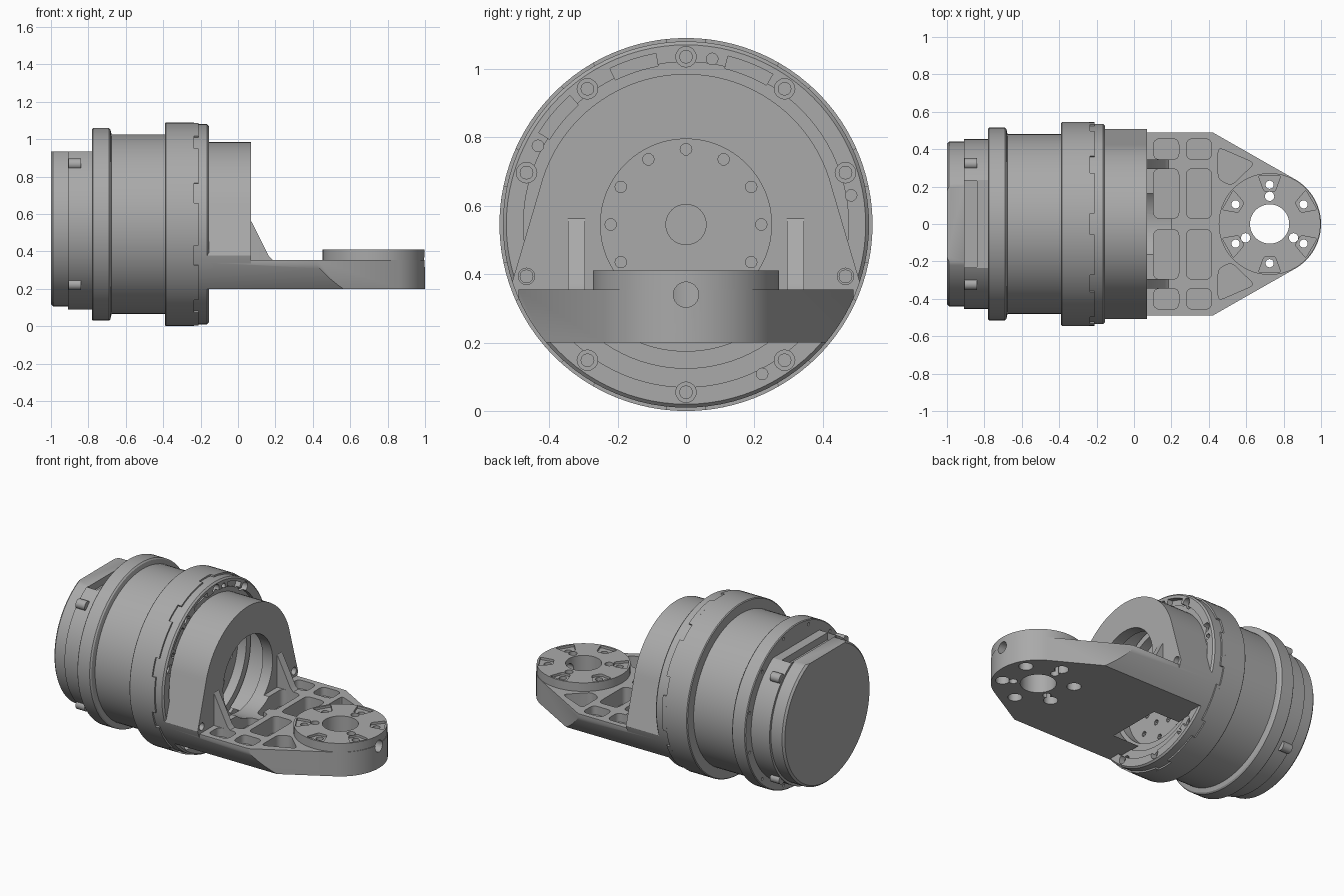
import bpy, bmesh
from math import sin, cos, radians, pi
from mathutils import Vector

AXIS_Z = 0.545

cube = bpy.data.objects.get("Cube")
if cube:
    bpy.data.objects.remove(cube, do_unlink=True)

grey = bpy.data.materials.new("machined grey")
grey.use_nodes = True
grey.diffuse_color = (0.4, 0.4, 0.4, 1)
grey.node_tree.nodes["Principled BSDF"].inputs["Base Color"].default_value = (0.4, 0.4, 0.4, 1)


def finish(name, bm):
    bmesh.ops.remove_doubles(bm, verts=bm.verts, dist=1e-5)
    bmesh.ops.recalc_face_normals(bm, faces=bm.faces)
    mesh = bpy.data.meshes.new(name)
    bm.to_mesh(mesh)
    bm.free()
    mesh.materials.append(grey)
    obj = bpy.data.objects.new(name, mesh)
    bpy.context.collection.objects.link(obj)
    return obj


def prism(name, outlines, axis, lo, hi):
    """Extrude flat outlines: (x, y) along z, (y, z) along x, (x, z) along y."""
    place = {"z": lambda a, b, h: (a, b, h),
             "x": lambda a, b, h: (h, a, b),
             "y": lambda a, b, h: (a, h, b)}[axis]
    bm = bmesh.new()
    for pts in outlines:
        low = [bm.verts.new(place(a, b, lo)) for a, b in pts]
        high = [bm.verts.new(place(a, b, hi)) for a, b in pts]
        bm.faces.new(low)
        bm.faces.new(high)
        for i in range(len(pts)):
            bm.faces.new((low[i - 1], low[i], high[i], high[i - 1]))
    return finish(name, bm)


def lathe(name, profile, steps=96):
    """Rings of (x, radius) about the motor axis, closed by flat end caps."""
    bm = bmesh.new()
    loops = []
    for x, r in profile:
        loops.append([bm.verts.new((x, r * sin(2 * pi * i / steps),
                                    AXIS_Z + r * cos(2 * pi * i / steps))) for i in range(steps)])
    for a, b in zip(loops, loops[1:]):
        for i in range(steps):
            bm.faces.new((a[i - 1], a[i], b[i], b[i - 1]))
    bm.faces.new(loops[0])
    bm.faces.new(loops[-1])
    return finish(name, bm)


def arc(c, r, a0, a1, n=24):
    angles = [radians(a0 + (a1 - a0) * i / n) for i in range(n + 1)]
    return [(c[0] + r * cos(a), c[1] + r * sin(a)) for a in angles]


def circle(c, r, n=24):
    return arc(c, r, 0, 360, n)[:-1]


def hole_ring(c, ring, r, angles, n=16):
    return [circle((c[0] + ring * cos(radians(a)), c[1] + ring * sin(radians(a))), r, n)
            for a in angles]


def sector(c, r0, r1, a0, a1):
    return arc(c, r0, a0, a1, 8) + arc(c, r1, a1, a0, 8)


def rect(a0, b0, a1, b1):
    return [(a0, b0), (a1, b0), (a1, b1), (a0, b1)]


def rounded(pts, r, n=4):
    out = []
    for i, p in enumerate(pts):
        p, a, b = Vector(p), Vector(pts[i - 1]), Vector(pts[(i + 1) % len(pts)])
        s, e = p + (a - p).normalized() * r, p + (b - p).normalized() * r
        for k in range(n + 1):
            t = k / n
            out.append(tuple(s * (1 - t) ** 2 + p * 2 * t * (1 - t) + e * t * t))
    return out


def mirror(outlines):
    return outlines + [[(x, -y) for x, y in reversed(o)] for o in outlines]


def combine(target, tool, operation="DIFFERENCE"):
    mod = target.modifiers.new("bool", "BOOLEAN")
    mod.operation, mod.object, mod.solver = operation, tool, "EXACT"
    deps = bpy.context.evaluated_depsgraph_get()
    mesh = bpy.data.meshes.new_from_object(target.evaluated_get(deps))
    target.modifiers.clear()
    target.data = mesh
    bpy.data.objects.remove(tool, do_unlink=True)


def cut(target, outlines, axis, lo, hi):
    combine(target, prism("cutter", outlines, axis, lo, hi))


C = (0, AXIS_Z)          # motor axis in (y, z)
B = (0.725, 0)           # output boss centre in (x, y)

# Rear cap with flat top, cable groove and screw lugs
cap = lathe("rear_cap", [(-1, .428), (-.988, .44), (-.91, .44),
                         (-.91, .455), (-.74, .455)])
cut(cap, [rect(-.6, .935, .6, 1.2)], "x", -1.2, -.78)
cut(cap, [rect(-.23, .89, .23, 1.2)], "x", -.905, -.84)
prism("cap_lugs", hole_ring(C, .455, .03, range(45, 360, 90)), "x", -.905, -.84)

# Barrel and rear collar
collar = lathe("rear_collar", [(-.78, .51), (-.775, .515), (-.69, .515),
                               (-.682, .507), (-.675, .475), (-.66, .475)])
cut(collar, hole_ring(C, .485, .01, range(15, 360, 30), 10), "x", -.9, -.76)
lathe("barrel", [(-.7, .48), (-.37, .48)])

# Front ring with stepped mouth and output hub
ring = lathe("front_ring", [(-.39, .54), (-.385, .545), (-.235, .545), (-.235, .535),
                            (-.165, .535), (-.155, .525), (-.155, .475), (-.18, .475), (-.18, .42),
                            (-.2, .42), (-.2, .37), (-.26, .37), (-.26, .06), (-.2, .06)])
bolt_angles = range(18, 378, 36)
cut(ring, hole_ring(C, .49, .03, bolt_angles), "x", -.205, 0)
cut(ring, [sector(C, .47, .507, a - 8, a + 8) for a in (68, 108, 140)], "x", -.19, 0)
cut(ring, hole_ring(C, .49, .017, (81, 10, 152, 297), 12), "x", -.19, 0)
cut(ring, hole_ring(C, .22, .017, range(0, 360, 30), 10)
    + hole_ring(C, .31, .017, range(15, 360, 30), 10), "x", -.3, -.22)
prism("ring_bolts", hole_ring(C, .49, .02, bolt_angles, 12), "x", -.21, -.185)
prism("ring_teeth", [sector(C, .5, .545, a - 12, a + 12) for a in range(0, 360, 36)],
      "x", -.24, -.21)

# Bracket: upright plate, floor slab, boss and gussets
plate_outline = arc(C, .44, 14, 166, 40) + [(-.51, .37), (-.51, .2), (.51, .2), (.51, .37)]
bracket = prism("output_bracket", [plate_outline], "x", -.185, .07)
nose = [(0, -.49), (.42, -.49)] + arc(B, .275, -60.4, 60.4, 32) + [(.42, .49), (0, .49)]
combine(bracket, prism("slab", [nose], "z", .2, .355), "UNION")
combine(bracket, lathe("trim", [(-.3, .535), (1.2, .535)]), "INTERSECT")
combine(bracket, prism("boss", [circle(B, .272, 72)], "z", .3, .41), "UNION")
gusset = [(.05, .3), (.05, .59), (.075, .555), (.165, .375), (.2, .34), (.2, .3)]
for y in (-.32, .32):
    combine(bracket, prism("gusset", [gusset], "y", y - .025, y + .025), "UNION")

# Bracket mouth, cavity and flank bolt bores
cut(bracket, [circle(C, .39, 72)], "x", -.4, 0)
cut(bracket, [circle(C, .25, 64)], "x", -.1, .2)
cut(bracket, hole_ring(C, .49, .024, (-18, 198)), "x", -.4, .2)

# Weight-saving pockets in the slab, shallower beside the tapered flanks
inner = [rounded(rect(x, .03, x + .135, .295), .035) for x in (.105, .28)]
inner.append(rounded([(.45, .41), (.45, .24), (.52, .205), (.645, .325)], .03))
cut(bracket, mirror(inner), "z", .25, .36)
outer = [rounded(rect(x, .345, x + .135, .455), .035) for x in (.105, .28)]
cut(bracket, mirror(outer), "z", .3, .36)

# Boss bore, bolt holes, drive recesses and nose hole
pad = []
for a in range(30, 390, 60):
    u = Vector((cos(radians(a)), sin(radians(a))))
    v = Vector((-u.y, u.x))
    c = Vector(B)
    pad.append(rounded([c + u * .175 - v * .03, c + u * .258 - v * .06,
                        c + u * .258 + v * .06, c + u * .175 + v * .03], .012))
cut(bracket, pad, "z", .395, .5)
cut(bracket, [circle(B, .105, 48)] + hole_ring(B, .21, .022, range(30, 390, 60))
    + hole_ring(B, .148, .025, (90, 210, 330)), "z", .1, .5)
cut(bracket, hole_ring(B, .21, .042, range(30, 390, 60)), "z", .1, .3)
cut(bracket, [circle((0, .34), .037)], "x", .8, 1.1)

# Smooth curved surfaces, keep machined edges crisp
bpy.ops.object.select_all(action="DESELECT")
for obj in bpy.context.collection.objects:
    if obj.type == "MESH" and obj.data.materials and obj.data.materials[0] == grey:
        obj.select_set(True)
        bpy.context.view_layer.objects.active = obj
bpy.ops.object.shade_smooth_by_angle(angle=radians(30))
